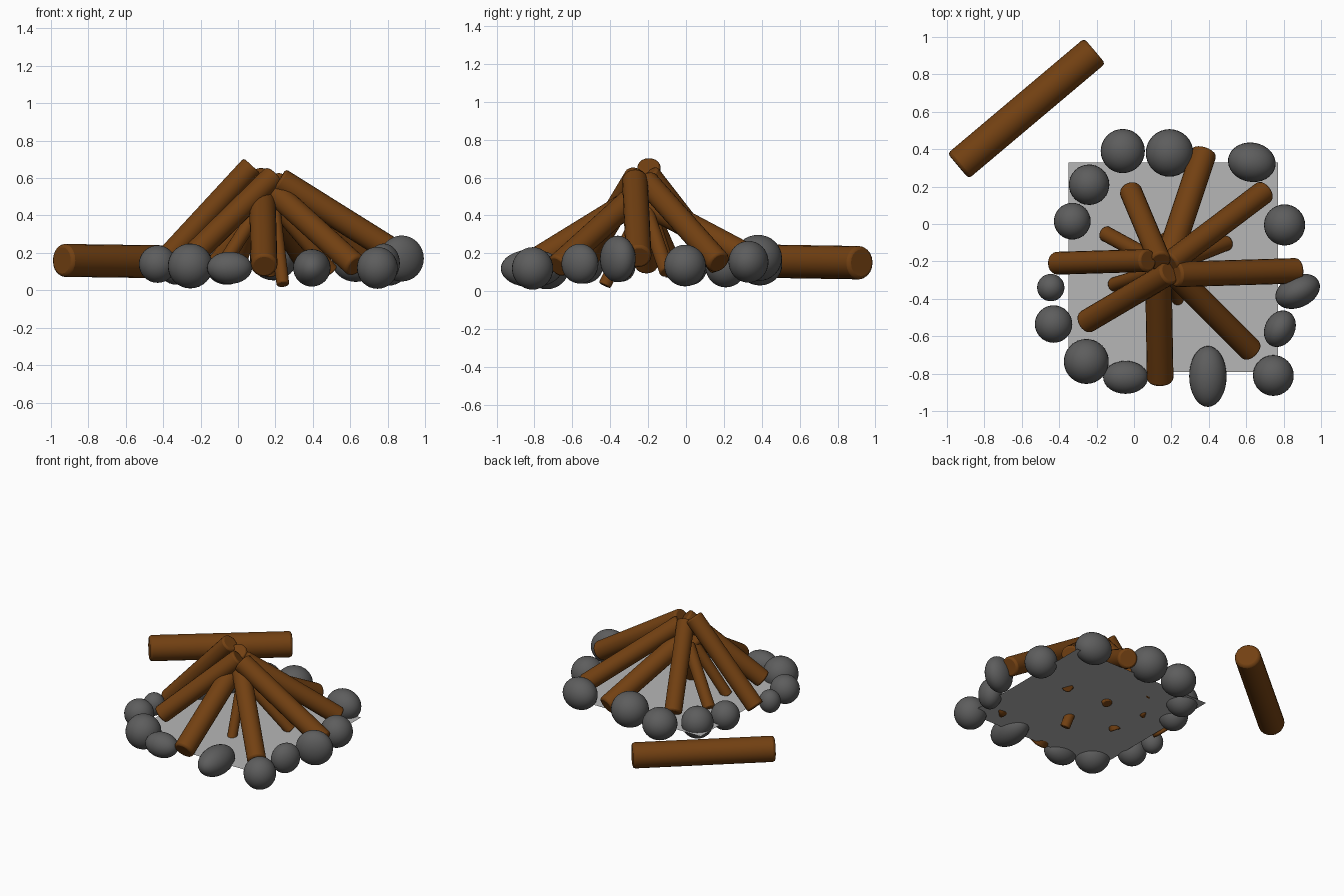
import bpy
import math
from mathutils import Vector


def material(name, rgb):
    m = bpy.data.materials.new(name)
    m.diffuse_color = (*rgb, 1)
    return m


BARK = material("bark_brown", (0.17, 0.052, 0.006))
STONE = material("stone_grey", (0.11, 0.11, 0.11))
ASH = material("ash_light_grey", (0.47, 0.47, 0.47))


def log(name, a, b, r):
    """Cylinder with rounded rims running from a to b."""
    a, b = Vector(a), Vector(b)
    axis = b - a
    bpy.ops.mesh.primitive_cylinder_add(vertices=20, radius=r, depth=axis.length,
                                        location=(a + b) / 2)
    ob = bpy.context.object
    ob.name = name
    ob.rotation_euler = axis.to_track_quat('Z', 'Y').to_euler()
    bev = ob.modifiers.new("rounded_rims", 'BEVEL')
    bev.width = r * 0.2
    bev.segments = 2
    bev.limit_method = 'ANGLE'
    bev.angle_limit = math.radians(40)
    ob.data.materials.append(BARK)
    bpy.ops.object.shade_smooth_by_angle(angle=math.radians(40))


def stone(name, x, y, z, rx, ry, rz, turn=0):
    bpy.ops.mesh.primitive_uv_sphere_add(segments=32, ring_count=16, radius=1,
                                         location=(x, y, z),
                                         rotation=(0, 0, math.radians(turn)))
    ob = bpy.context.object
    ob.name = name
    ob.scale = (rx, ry, rz)
    ob.data.materials.append(STONE)
    bpy.ops.object.shade_smooth()


# Ash bed: one flat square
bpy.ops.mesh.primitive_plane_add(size=1.12, location=(0.21, -0.23, 0.10))
bed = bpy.context.object
bed.name = "ash_bed"
bed.data.materials.append(ASH)

# Spare log lying beside the fire
log("spare_log", (-0.94, 0.31, 0.16), (-0.21, 0.925, 0.15), 0.088)

# Leaning logs: outer foot, upper end, radius
LOGS = [
    ((0.14, -0.835, 0.13), (0.13, -0.25, 0.49), 0.071),
    ((-0.26, -0.525, 0.17), (0.19, -0.26, 0.61), 0.063),
    ((0.875, -0.25, 0.18), (0.22, -0.27, 0.59), 0.068),
    ((0.70, 0.175, 0.15), (0.19, -0.21, 0.58), 0.063),
    ((0.375, 0.385, 0.15), (0.18, -0.20, 0.46), 0.069),
    ((0.63, -0.68, 0.13), (0.20, -0.25, 0.52), 0.064),
    ((-0.42, -0.21, 0.13), (0.075, -0.195, 0.665), 0.061),
    ((-0.02, 0.18, 0.13), (0.14, -0.20, 0.62), 0.060),
]
for i, (a, b, r) in enumerate(LOGS):
    log(f"leaning_log_{i + 1}", a, b, r)

# Thin kindling inside the tepee
KINDLING = [
    ((0.24, -0.43, 0.03), (0.19, -0.22, 0.46), 0.034),
    ((-0.155, -0.05, 0.11), (0.12, -0.20, 0.45), 0.042),
    ((-0.11, -0.325, 0.09), (0.12, -0.25, 0.45), 0.038),
    ((0.50, -0.10, 0.10), (0.20, -0.22, 0.45), 0.040),
    ((0.17, -0.075, 0.08), (0.16, -0.20, 0.46), 0.034),
]
for i, (a, b, r) in enumerate(KINDLING):
    log(f"kindling_{i + 1}", a, b, r)

# Ring of stones: x, y, z, three radii, turn
STONES = [
    (-0.06, 0.39, 0.14, 0.118, 0.118, 0.11),
    (0.19, 0.38, 0.175, 0.127, 0.127, 0.122),
    (0.63, 0.33, 0.155, 0.128, 0.105, 0.11, -10),
    (0.805, -0.005, 0.135, 0.11, 0.11, 0.11),
    (0.875, -0.36, 0.17, 0.125, 0.086, 0.123, 25),
    (0.78, -0.56, 0.145, 0.08, 0.102, 0.105, -28),
    (0.745, -0.81, 0.12, 0.109, 0.109, 0.112),
    (0.395, -0.815, 0.12, 0.10, 0.163, 0.10),
    (-0.045, -0.82, 0.12, 0.12, 0.088, 0.086),
    (-0.255, -0.735, 0.13, 0.12, 0.12, 0.12),
    (-0.43, -0.535, 0.14, 0.10, 0.10, 0.10),
    (-0.445, -0.34, 0.13, 0.073, 0.073, 0.08),
    (-0.33, 0.015, 0.13, 0.098, 0.098, 0.10),
    (-0.24, 0.21, 0.13, 0.108, 0.108, 0.11),
]
for i, s in enumerate(STONES):
    stone(f"ring_stone_{i + 1}", *s)
